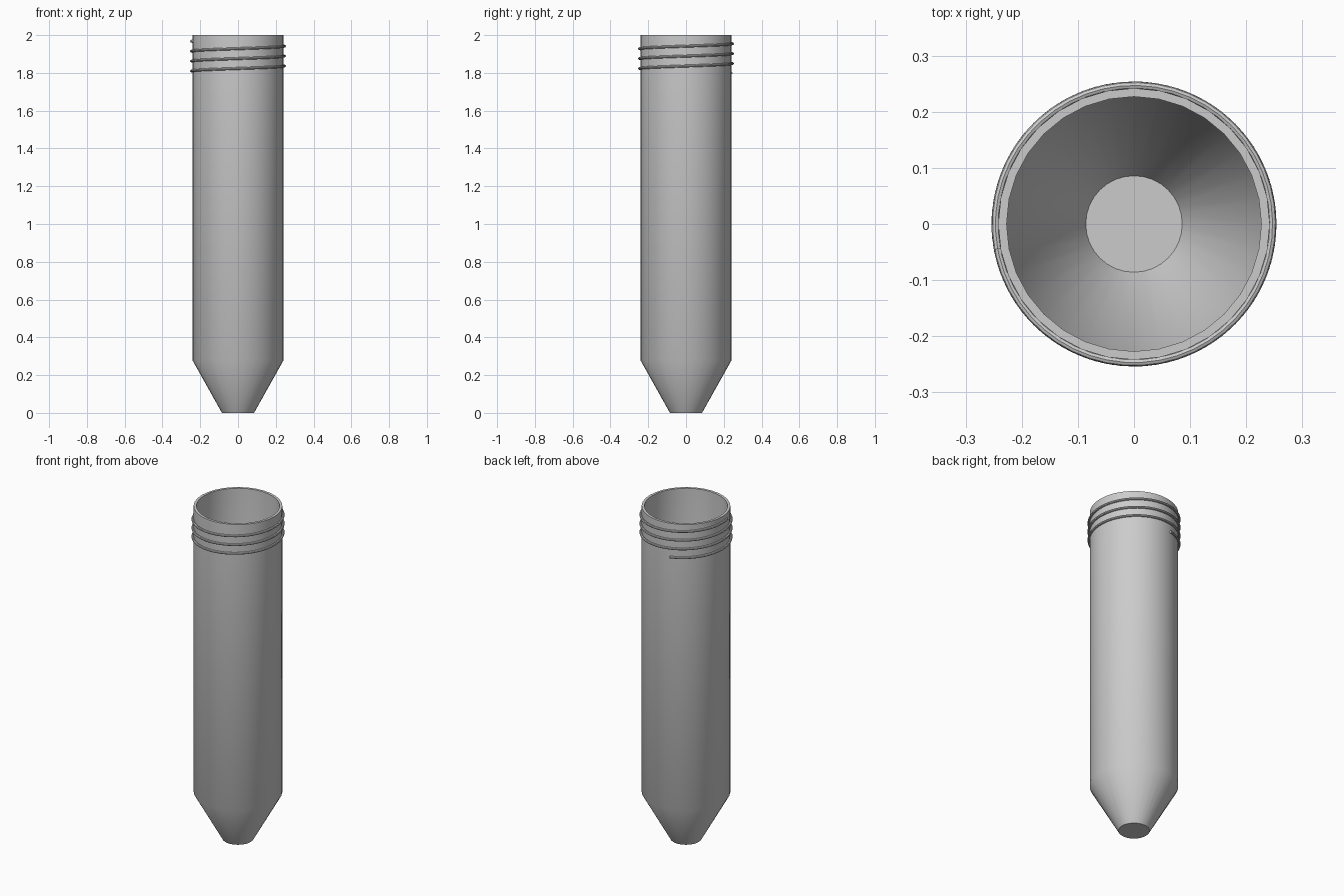
import bpy
import bmesh
from math import sin, cos, pi, radians

if "Cube" in bpy.data.objects:
    bpy.data.objects.remove(bpy.data.objects["Cube"], do_unlink=True)

SIDES = 32

grey = bpy.data.materials.new("light_grey")
grey.use_nodes = True
colour = (0.6, 0.6, 0.6, 1)
grey.diffuse_color = colour
grey.node_tree.nodes["Principled BSDF"].inputs["Base Color"].default_value = colour


def add_mesh(name, rings, closed_rings=True):
    """Skin a list of point rings and cap both ends."""
    bm = bmesh.new()
    loops = [[bm.verts.new(p) for p in ring] for ring in rings]
    for a, b in zip(loops, loops[1:]):
        n = len(a)
        for i in range(n):
            j = (i + 1) % n
            bm.faces.new((a[i], a[j], b[j], b[i]))
    bm.faces.new(loops[0][::-1])
    bm.faces.new(loops[-1])
    bmesh.ops.recalc_face_normals(bm, faces=bm.faces)
    mesh = bpy.data.meshes.new(name)
    bm.to_mesh(mesh)
    bm.free()
    mesh.materials.append(grey)
    obj = bpy.data.objects.new(name, mesh)
    bpy.context.collection.objects.link(obj)
    bpy.ops.object.select_all(action='DESELECT')
    obj.select_set(True)
    bpy.context.view_layer.objects.active = obj
    bpy.ops.object.shade_smooth_by_angle(angle=radians(30))
    return obj


def circle(r, z):
    return [(r * cos(2 * pi * i / SIDES), r * sin(2 * pi * i / SIDES), z)
            for i in range(SIDES)]


# Hollow tube with tapered tip: outside going up, then inside going down
profile = [(0.085, 0), (0.242, 0.28), (0.242, 2), (0.227, 2), (0.227, 0.28), (0.086, 0.025)]
add_mesh("tube_body", [circle(r, z) for r, z in profile])

# Raised screw thread winding up around the neck
START, TURNS, PITCH, STEPS = radians(104), 3.24, 0.0525, 160
RADIUS, WIRE, WIRE_SIDES = 0.247, 0.007, 8
thread = []
for s in range(STEPS + 1):
    turn = TURNS * s / STEPS
    a = START + 2 * pi * turn
    z = 1.799 + PITCH * turn
    ring = []
    for k in range(WIRE_SIDES):
        t = 2 * pi * k / WIRE_SIDES
        r = RADIUS + WIRE * cos(t)
        ring.append((r * cos(a), r * sin(a), z + WIRE * sin(t)))
    thread.append(ring)
add_mesh("screw_thread", thread)
